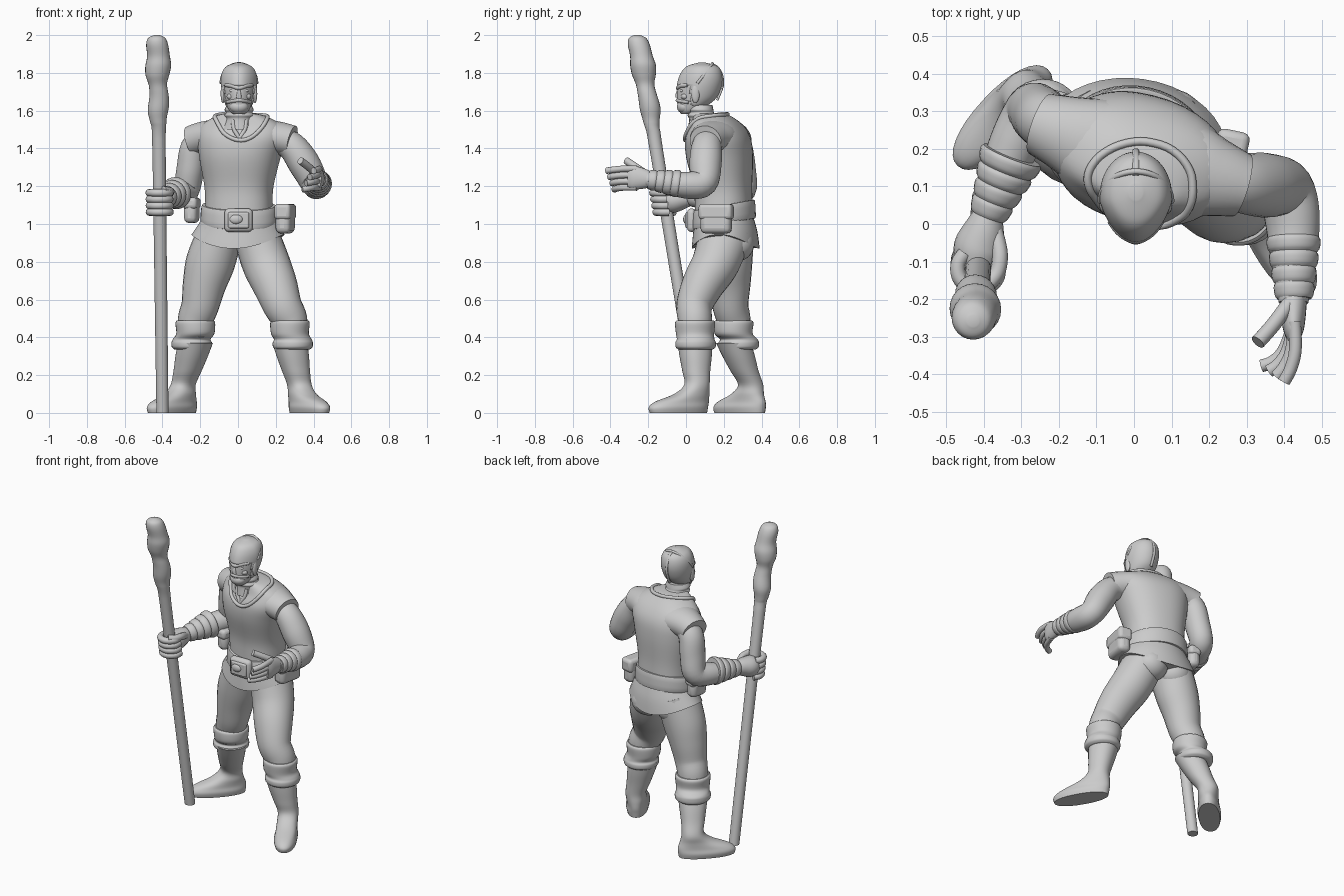
import bpy, bmesh
from math import sin, cos, pi, radians, copysign
from mathutils import Vector, Matrix

if "Cube" in bpy.data.objects:
    bpy.data.objects.remove(bpy.data.objects["Cube"])

grey = bpy.data.materials.new("plain grey")
grey.use_nodes = True
grey.diffuse_color = (.6, .6, .6, 1)
grey.node_tree.nodes["Principled BSDF"].inputs["Base Color"].default_value = (.6, .6, .6, 1)
parts = []


def finish(name, bm):
    bmesh.ops.recalc_face_normals(bm, faces=bm.faces)
    mesh = bpy.data.meshes.new(name)
    bm.to_mesh(mesh)
    bm.free()
    mesh.materials.append(grey)
    obj = bpy.data.objects.new(name, mesh)
    bpy.context.collection.objects.link(obj)
    parts.append(obj)
    return obj


def spline(rows, steps):
    """Smoothly interpolated rows of any width."""
    p = [Vector(r) for r in [rows[0], *rows, rows[-1]]]
    out = []
    for a, b, c, d in zip(p, p[1:], p[2:], p[3:]):
        for i in range(steps):
            t = i / steps
            out.append(b + (c - a) * (t / 2) + (a * 2 - b * 5 + c * 4 - d) * (t * t / 2)
                       + (b * 3 - a - c * 3 + d) * (t ** 3 / 2))
    return out + [p[-1]]


def loft(name, rows, turn=None, ref=(0, 1, 0), power=2, seg=24, steps=5,
         shape=None, cut=None, closed=False):
    """Skin over rings (x, y, z, half width, half depth).
    With turn the rings stay level, otherwise they follow the path."""
    rows = spline(rows, steps)
    if closed:
        rows.pop()
    bm = bmesh.new()
    rings, last = [], None
    for i, row in enumerate(rows):
        centre = Vector(row[:3])
        if turn is not None:
            u = Vector((cos(radians(turn)), sin(radians(turn)), 0))
            v = Vector((-u.y, u.x, 0))
        else:
            after = rows[(i + 1) % len(rows)] if closed else rows[min(i + 1, len(rows) - 1)]
            before = rows[i - 1] if closed else rows[max(i - 1, 0)]
            t = (Vector(after[:3]) - Vector(before[:3])).normalized()
            u = Vector(ref).cross(t) if last is None else last - t * last.dot(t)
            u.normalize()
            v = t.cross(u)
            last = u
        ring = []
        for k in range(seg):
            a = 2 * pi * k / seg
            c, s = [copysign(abs(f) ** (2 / power), f) for f in (cos(a), sin(a))]
            co = centre + u * c * max(row[3], .002) + v * s * max(row[4], .002)
            if shape:
                co = shape(co, a, i / (len(rows) - 1))
            ring.append(bm.verts.new(co))
        rings.append(ring)
    pairs = list(zip(rings, rings[1:])) + ([(rings[-1], rings[0])] if closed else [])
    for lo, hi in pairs:
        for k in range(seg):
            n = (k + 1) % seg
            bm.faces.new((lo[k], lo[n], hi[n], hi[k]))
    if not closed:
        bm.faces.new(rings[0])
        bm.faces.new(rings[-1])
    if cut:
        gone = [f for f in bm.faces if cut(f.calc_center_median())]
        bmesh.ops.delete(bm, geom=gone, context='FACES')
    return finish(name, bm)


def tube(name, points, radius, **options):
    return loft(name, [(*p, radius, radius) for p in points], seg=12, **options)


def ball(name, place, size):
    bm = bmesh.new()
    bmesh.ops.create_uvsphere(bm, u_segments=24, v_segments=16, radius=1,
                              matrix=Matrix.LocRotScale(Vector(place), None, Vector(size)))
    return finish(name, bm)


def box(name, place, size, turn=0, bevel=.028):
    bm = bmesh.new()
    spin = Matrix.Rotation(radians(turn), 3, 'Z')
    bmesh.ops.create_cube(bm, size=1, matrix=Matrix.LocRotScale(
        Vector(place), spin.to_quaternion(), Vector(size)))
    obj = finish(name, bm)
    mod = obj.modifiers.new("soft edges", 'BEVEL')
    mod.width, mod.segments = bevel, 3
    return obj


# Tunic body, twisted so the left shoulder leads
tunic = loft("tunic", [(.005, .2, 1, .18, .148), (.005, .2, 1.1, .178, .148), (.005, .195, 1.2, .183, .15),
                       (.01, .178, 1.35, .215, .17), (.02, .17, 1.45, .235, .165), (.02, .165, 1.52, .22, .13),
                       (.015, .14, 1.57, .135, .095), (.01, .12, 1.585, .08, .07)],
             turn=-14, power=2.3, seg=40)

# Raised neckline resting on the tunic, dipping at the front
bpy.context.view_layer.update()
rim = []
for k in range(25):
    a = 2 * pi * k / 24
    spot = Vector((.015 + .14 * cos(a), .1 + .115 * sin(a), 1.565 - .12 * max(0, -sin(a)) ** 1.5))
    hit, place, normal, face = tunic.closest_point_on_mesh(spot)
    rim.append(place + normal * .003)
tube("neckline", rim, .011, closed=True, steps=2, ref=(0, 0, 1))

# Cap sleeves, blending out of the chest
loft("left_sleeve", [(.04, .165, 1.455, .1, .145), (.14, .145, 1.462, .092, .13),
                     (.22, .122, 1.455, .086, .105), (.287, .103, 1.44, .082, .086)])
loft("right_sleeve", [(-.02, .185, 1.455, .1, .145), (-.11, .215, 1.462, .092, .125),
                      (-.19, .245, 1.455, .086, .1), (-.25, .267, 1.438, .08, .085)])


# Belt, higher at the back, and flared skirt below it
def tilt(co, a, t):
    return co + Vector((0, 0, .18 * (co.y - .2)))


def hem(co, a, t):
    return co - Vector((0, 0, .075 * t * sin(a) ** 2))


loft("belt", [(.005, .2, 1, .19, .16), (.005, .2, 1.01, .205, .168), (.005, .2, 1.09, .2, .164),
              (.005, .2, 1.1, .185, .155)], turn=-12, seg=40, shape=tilt, steps=3)
loft("skirt", [(.005, .2, 1.06, .18, .15), (.005, .208, 1, .215, .168), (0, .21, .945, .248, .178)],
     turn=-8, seg=40, shape=hem)
ball("pelvis", (0, .21, .94), (.16, .13, .07))
for side in (-1, 1):
    ball("buttock", (side * .09, .262, .895), (.105, .1, .095))

# Belt fittings
box("buckle", (.003, .03, 1.02), (.15, .05, .125), bevel=.024)
box("buckle_plate", (.003, .006, 1.02), (.11, .02, .085), bevel=.009)
ball("buckle_boss", (-.01, 0, 1.025), (.035, .015, .025))
for name, place, size, turn in (("left_pouch", (.25, .16, 1.015), (.08, .165, .13), -12),
                                ("right_pouch", (-.245, .24, 1.06), (.07, .12, .11), -12)):
    box(name, place, size, turn)
    flap = Vector(place) + Vector((0, 0, .05))
    box(name + "_flap", flap, Vector(size) * 1.1 - Vector((0, 0, .06)), turn, .02)


# Legs: thigh, boot and turned-over cuff from a few joint positions
def leg(name, thigh, knee, ankle, foot, turn):
    loft(name + "_leg", [*thigh, (*knee, .49, .093, .09), (*knee, .4, .085, .085)])
    knee, ankle, foot = Vector(knee), Vector(ankle), Vector(foot)
    shin, calf = knee.lerp(ankle, .3), knee.lerp(ankle, .65)
    instep, arch = foot.lerp(ankle, .2), foot.lerp(ankle, .72)
    loft(name + "_boot", [(*foot, 0, .17, .064), (*foot, .03, .175, .07), (*instep, .06, .158, .064),
                          (*arch, .1, .1, .062), (*ankle, .15, .067, .062), (*calf, .22, .072, .072),
                          (*shin, .3, .083, .084), (*knee, .37, .09, .09)],
         turn=turn, power=2.2, seg=32)
    loft(name + "_boot_cuff", [(*shin, .335, .09, .09), (*shin, .348, .106, .104), (*shin, .372, .108, .106),
                               (*shin, .39, .1, .1), (*knee, .42, .102, .1), (*knee, .475, .107, .104),
                               (*knee, .49, .098, .094)], turn=turn, seg=32)


leg("left", [(.09, .21, .96, .12, .14), (.145, .16, .8, .127, .127), (.195, .09, .68, .118, .112),
             (.235, .045, .57, .103, .096)], (.275, .048), (.325, .058), (.378, -.04), -60)
leg("right", [(-.09, .22, .96, .12, .14), (-.145, .225, .8, .13, .127), (-.178, .23, .68, .115, .112),
              (-.2, .235, .57, .1, .096)], (-.226, .252), (-.29, .342), (-.35, .284), -133)

# Arms
loft("left_arm", [(.2, .13, 1.45, .07, .07), (.285, .11, 1.41, .077, .08), (.35, .103, 1.32, .084, .086),
                  (.405, .092, 1.22, .075, .075), (.422, .01, 1.205, .075, .07),
                  (.425, -.1, 1.22, .06, .06), (.425, -.21, 1.24, .038, .042)])
loft("right_arm", [(-.18, .26, 1.45, .07, .07), (-.232, .275, 1.4, .074, .078), (-.252, .29, 1.29, .074, .08),
                   (-.275, .298, 1.18, .07, .072), (-.32, .21, 1.155, .068, .068),
                   (-.36, .11, 1.15, .055, .055), (-.395, .01, 1.14, .038, .042)])


# Wrapped bracers: a row of bulging bands
def bracer(name, start, end, wide, narrow, count):
    start, end = Vector(start), Vector(end)
    rows = []
    for i in range(count):
        for part, swell in ((.02, .92), (.25, 1), (.75, 1), (.98, .92)):
            t = (i + part) / count
            r = (wide + (narrow - wide) * t) * swell
            rows.append((*start.lerp(end, t), r, r))
    loft(name, rows, ref=(0, 0, 1), steps=3)


bracer("left_bracer", (.425, -.035, 1.212), (.427, -.2, 1.235), .074, .05, 4)
bracer("right_bracer", (-.325, .185, 1.165), (-.39, .02, 1.14), .088, .05, 4)

# Open left hand with the fingers fanned out
up = (0, 0, 1)
loft("left_palm", [(.425, -.18, 1.235, .036, .04), (.425, -.23, 1.24, .034, .055),
                   (.425, -.28, 1.245, .028, .062), (.425, -.31, 1.245, .016, .05)], ref=up)
for i in range(4):
    z, bend = 1.292 - i * .033, .02 * i
    tube("left_finger", [(.428, -.26, z), (.43 - bend * .5, -.335, z), (.418 - bend * .8, -.385 + bend * .3, z - .005),
                         (.4 - bend, -.42 + bend * .7, z - .01)], .017, ref=up)
tube("left_thumb", [(.415, -.21, 1.265), (.37, -.27, 1.305), (.33, -.315, 1.335)], .02, ref=up)


# Staff with a knotted head
def staff_at(z):
    return (-.4 - .013 * z, .07 - .163 * z)


profile = ((0, .032), (.5, .033), (1, .034), (1.45, .036), (1.54, .043), (1.61, .055), (1.69, .05),
           (1.74, .049), (1.79, .063), (1.84, .068), (1.89, .06), (1.95, .058), (1.985, .045), (2, .015))


def knots(co, a, t):
    if co.z < 1.5:
        return co
    return co + Vector((.004 * sin(co.z * 31), .003 * cos(co.z * 27), 0))


loft("staff", [(*staff_at(z), z, r, r) for z, r in profile], turn=0, shape=knots)

# Right hand closed on the staff
loft("right_palm", [(-.39, .03, 1.14, .038, .042), (-.4, -.015, 1.135, .055, .055),
                    (-.415, -.065, 1.125, .066, .065), (-.42, -.11, 1.12, .055, .06)], ref=up)
for i in range(4):
    z = 1.165 - i * .034
    x, y = staff_at(z)
    curl = [(x + .055 * cos(radians(d)), y + .055 * sin(radians(d)), z) for d in range(130, 390, 35)]
    tube("right_finger", curl, .02, ref=up)
x, y = staff_at(1.17)
tube("right_thumb", [(-.37, -.02, 1.15), (x + .058, y + .04, 1.17), (x + .05, y - .01, 1.175),
                     (x + .02, y - .045, 1.18)], .021, ref=up)

# Neck and ridged collar
loft("collar", [(.008, .1, 1.5, .1, .09), (.008, .09, 1.54, .078, .075), (.008, .085, 1.56, .072, .07),
                (.008, .083, 1.575, .08, .075), (.006, .08, 1.59, .07, .068), (.006, .075, 1.605, .077, .07),
                (.006, .075, 1.63, .065, .065)], turn=0)
for side in (-1, 1):
    tube("throat_fold", [(.008 + side * .035, .03, 1.55), (.008 + side * .028, .02, 1.5),
                         (.008, .012, 1.455)], .011)

# Head and fitted helmet with an open face
skull = [(.005, .005, 1.583, .035, .03), (.005, .02, 1.605, .058, .06), (.005, .052, 1.66, .078, .1),
         (.005, .07, 1.73, .09, .113), (.005, .08, 1.79, .086, .104), (.005, .085, 1.83, .062, .076),
         (.005, .085, 1.85, .012, .015)]


def narrow_face(co, a, t):
    if co.y < .06:
        co.x = .005 + (co.x - .005) * (1 - 1.8 * (.06 - co.y))
    return co


loft("head", skull, turn=0, seg=32, shape=narrow_face)


def face_opening(co):
    return co.z < 1.625 or (co.z < 1.735 and abs(co.x - .005) < (.075 - co.y) * 1.5)


shell = [(r[0], r[1], r[2] + .004, r[3] + .006, r[4] + .006) for r in skull]
helmet = loft("helmet", shell, turn=0, seg=48, steps=8, shape=narrow_face, cut=face_opening)
thick = helmet.modifiers.new("thickness", 'SOLIDIFY')
thick.thickness = .006

# Helmet ridges and ear guards
loft("back_crest", [(.005, .13, 1.848, .006, .009), (.005, .165, 1.832, .006, .009), (.005, .19, 1.79, .006, .009),
                    (.005, .194, 1.73, .006, .009), (.005, .165, 1.655, .006, .009)], ref=(1, 0, 0))
arch = []
for k in range(13):
    a = pi * k / 12
    arch.append((.005 + .095 * cos(a), .06 + .08 * sin(a), 1.745 + .104 * sin(a)))
tube("helmet_band", arch, .008, ref=(0, 1, 0))
for side in (-1, 1):
    ball("ear_guard", (.005 + side * .085, .05, 1.69), (.012, .022, .05))

# Face
tube("brow", [(-.062, .01, 1.735), (-.035, -.024, 1.732), (.005, -.043, 1.72),
              (.045, -.024, 1.732), (.072, .01, 1.735)], .011, ref=up)
for side in (-1, 1):
    ball("eye", (.005 + side * .032, -.022, 1.705), (.018, .01, .009))
    ball("cheek", (.005 + side * .04, -.006, 1.675), (.025, .02, .018))
loft("nose", [(.005, -.032, 1.72, .008, .01), (.005, -.04, 1.69, .012, .014), (.005, -.043, 1.668, .015, .012)])
tube("mask_edge", [(-.056, .015, 1.645), (-.03, -.024, 1.65), (.005, -.045, 1.655),
                   (.04, -.024, 1.65), (.066, .015, 1.645)], .01, ref=up)
ball("chin_mask", (.005, -.008, 1.62), (.05, .04, .036))

# Smooth shading with crisp edges kept
bpy.ops.object.select_all(action='DESELECT')
for obj in parts:
    obj.select_set(True)
bpy.context.view_layer.objects.active = parts[0]
bpy.ops.object.shade_smooth_by_angle(angle=radians(40))
